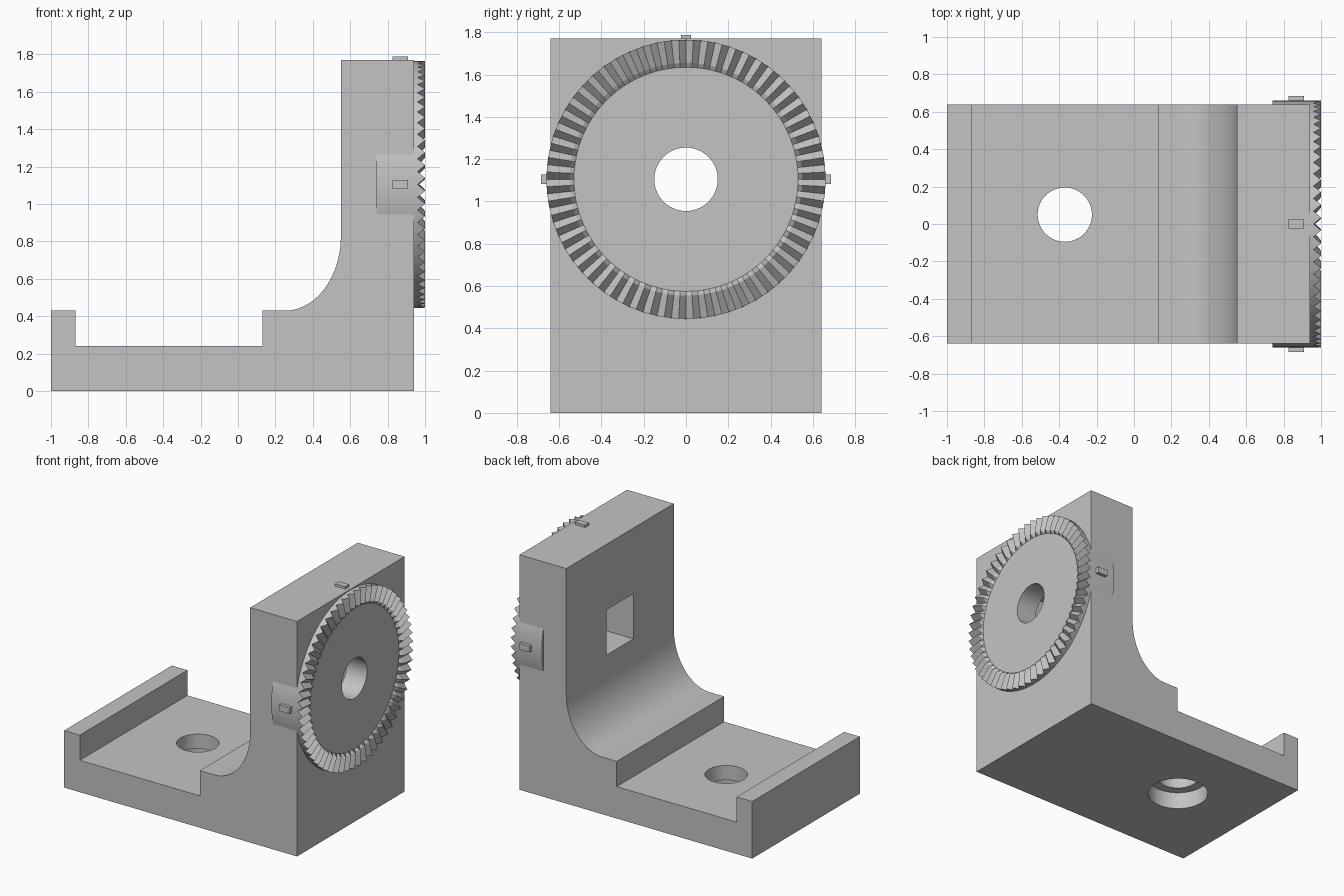
import bpy, bmesh
from math import sin, cos, pi, radians

cube = bpy.data.objects.get("Cube")
if cube:
    bpy.data.objects.remove(cube, do_unlink=True)

gray = bpy.data.materials.new("plain gray")
gray.use_nodes = True
gray.diffuse_color = (0.55, 0.55, 0.55, 1)
gray.node_tree.nodes["Principled BSDF"].inputs["Base Color"].default_value = gray.diffuse_color

AXIS_Z = 1.105   # height of the rosette axis
RIM = 0.66       # rosette outer radius
HALF = 0.64      # half width of the bracket
TEETH = 60


def finish(name, bm):
    bmesh.ops.recalc_face_normals(bm, faces=bm.faces[:])
    mesh = bpy.data.meshes.new(name)
    bm.to_mesh(mesh)
    bm.free()
    mesh.materials.append(gray)
    ob = bpy.data.objects.new(name, mesh)
    bpy.context.collection.objects.link(ob)
    return ob


def box(name, x, y, z):
    bm = bmesh.new()
    bmesh.ops.create_cube(bm, size=1)
    for v in bm.verts:
        v.co = [r[0] + (c + 0.5) * (r[1] - r[0]) for c, r in zip(v.co, (x, y, z))]
    return finish(name, bm)


def cylinder(name, radius, depth, loc, along_x=False):
    bpy.ops.mesh.primitive_cylinder_add(vertices=64, radius=radius, depth=depth, location=loc,
                                        rotation=(0, pi / 2 if along_x else 0, 0))
    ob = bpy.context.object
    ob.name = name
    ob.data.materials.append(gray)
    return ob


def activate(ob):
    bpy.ops.object.select_all(action='DESELECT')
    ob.select_set(True)
    bpy.context.view_layer.objects.active = ob


def cut(ob, cutters):
    activate(ob)
    for c in cutters:
        m = ob.modifiers.new("cut", 'BOOLEAN')
        m.operation = 'DIFFERENCE'
        m.solver = 'EXACT'
        m.object = c
        bpy.ops.object.modifier_apply(modifier=m.name)


# bracket: extruded side profile with a curved inner corner
fillet = [(0.25 + 0.30 * sin(a), 0.83 - 0.40 * cos(a))
          for a in [i * pi / 2 / 20 for i in range(20, -1, -1)]]
profile = [(-1, 0), (0.94, 0), (0.94, 1.77), (0.55, 1.77)] + fillet + [
    (0.13, 0.43), (0.13, 0.24), (-0.87, 0.24), (-0.87, 0.43), (-1, 0.43)]
bm = bmesh.new()
side = bm.faces.new([bm.verts.new((x, -HALF, z)) for x, z in profile])
ext = bmesh.ops.extrude_face_region(bm, geom=[side])
bmesh.ops.translate(bm, vec=(0, 2 * HALF, 0),
                    verts=[g for g in ext["geom"] if isinstance(g, bmesh.types.BMVert)])
bracket = finish("bracket", bm)

# toothed rosette: rings of (radius, x at valley, x at tip), closed by caps
bm = bmesh.new()
n = 2 * TEETH
rings = []
for r, valley, tip in [(RIM, 0.74, 0.74), (RIM, 0.96, 1.0), (0.55, 0.966, 1.0), (0.53, 0.97, 0.97)]:
    rings.append([bm.verts.new((tip if i % 2 else valley,
                                r * cos(2 * pi * i / n), AXIS_Z + r * sin(2 * pi * i / n)))
                  for i in range(n)])
for a, b in zip(rings, rings[1:]):
    for i in range(n):
        j = (i + 1) % n
        bm.faces.new((a[i], a[j], b[j], b[i]))
bm.faces.new(rings[0])
bm.faces.new(rings[-1])
rosette = finish("rosette", bm)

# holes: bolt hole with square pocket in the upright, counterbored hole in the base
bolt = cylinder("bolt_cutter", 0.15, 1, (0.9, 0, AXIS_Z), True)
pocket = box("pocket_cutter", (0.4, 0.80), (-0.16, 0.16), (AXIS_Z - 0.17, AXIS_Z + 0.17))
hole = cylinder("base_hole_cutter", 0.145, 1, (-0.37, 0.05, 0.1))
bore = cylinder("counterbore_cutter", 0.215, 0.4, (-0.37, 0.05, -0.07))
cut(bracket, [bolt, pocket, hole, bore])
cut(rosette, [bolt, pocket])
for c in (bolt, pocket, hole, bore):
    bpy.data.objects.remove(c, do_unlink=True)

for ob in (bracket, rosette):
    activate(ob)
    bpy.ops.object.shade_smooth_by_angle(angle=radians(25))

# index marks around the rosette
NUB_X = (0.825, 0.91)
box("top_index_mark", NUB_X, (-0.023, 0.023), (1.74, 1.788))
for name, s in (("left", 1), ("right", -1)):
    box(name + "_index_mark", NUB_X, sorted((s * 0.62, s * 0.685)),
        (AXIS_Z - 0.023, AXIS_Z + 0.023))
